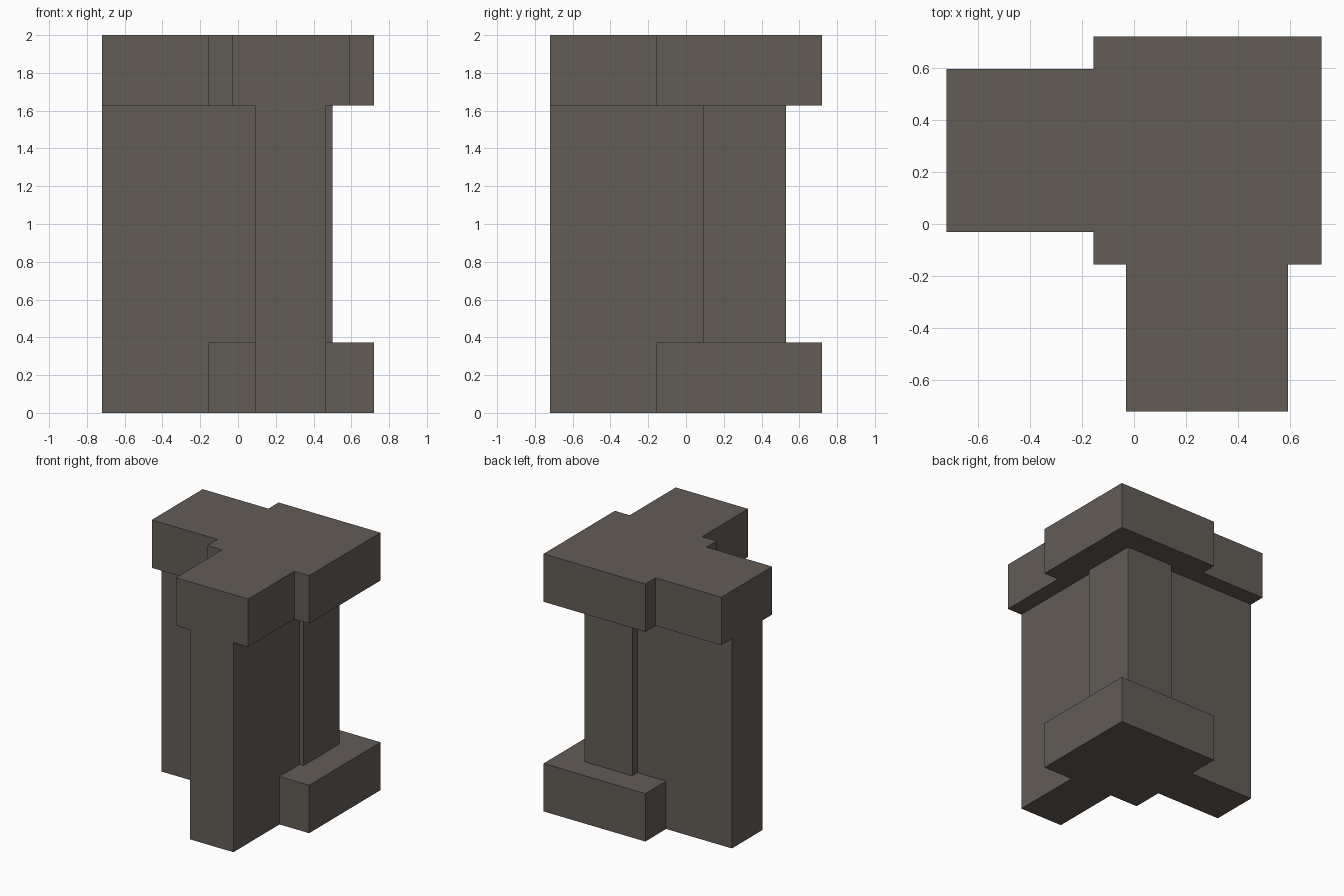
import bpy
import bmesh
import math

if "Cube" in bpy.data.objects:
    bpy.data.objects.remove(bpy.data.objects["Cube"])

stone = bpy.data.materials.new("grey_brown_stone")
stone.diffuse_color = (0.125, 0.107, 0.094, 1)
stone.use_nodes = True
stone.node_tree.nodes["Principled BSDF"].inputs["Base Color"].default_value = stone.diffuse_color


def prism(name, outline, z0, z1):
    """Extrude a counter-clockwise floor outline from z0 up to z1."""
    bm = bmesh.new()
    face = bm.faces.new([bm.verts.new((x, y, z0)) for x, y in outline])
    result = bmesh.ops.extrude_face_region(bm, geom=[face])
    for v in result["geom"]:
        if isinstance(v, bmesh.types.BMVert):
            v.co.z = z1
    bmesh.ops.recalc_face_normals(bm, faces=bm.faces)
    mesh = bpy.data.meshes.new(name)
    bm.to_mesh(mesh)
    bm.free()
    mesh.materials.append(stone)
    obj = bpy.data.objects.new(name, mesh)
    bpy.context.collection.objects.link(obj)
    return obj


E = 0.72       # outer reach
I = -0.155     # inner side of the corner block
LOW, HIGH = 0.372, 1.628

# Two wall arms meeting at a corner post
wall = prism("corner_wall", [
    (-E, 0.09), (0.09, 0.09), (0.09, -E), (0.465, -E), (0.465, 0.09),
    (0.5, 0.09), (0.5, 0.53), (0.09, 0.53), (0.09, 0.465), (-E, 0.465)], 0, 2)

# Square plinth around the post
plinth = prism("plinth", [(I, I), (E, I), (E, E), (I, E)], 0, LOW)

# Overhanging coping: square block with an arm over each wall
coping = prism("coping", [
    (-E, -0.03), (I, -0.03), (I, I), (-0.03, I), (-0.03, -E), (0.592, -E),
    (0.592, I), (E, I), (E, E), (I, E), (I, 0.595), (-E, 0.595)], HIGH, 2)

# Join everything into one clean solid
for part in (plinth, coping):
    mod = wall.modifiers.new("join_" + part.name, 'BOOLEAN')
    mod.operation = 'UNION'
    mod.solver = 'EXACT'
    mod.object = part
    part.hide_render = True

depsgraph = bpy.context.evaluated_depsgraph_get()
solid = bpy.data.meshes.new_from_object(wall.evaluated_get(depsgraph))
wall.modifiers.clear()
wall.data = solid
for part in (plinth, coping):
    bpy.data.objects.remove(part)

# Merge coplanar faces left by the join
bm = bmesh.new()
bm.from_mesh(solid)
bmesh.ops.remove_doubles(bm, verts=bm.verts, dist=0.0005)
bmesh.ops.dissolve_limit(bm, angle_limit=math.radians(1),
                         verts=bm.verts, edges=bm.edges)
bm.to_mesh(solid)
bm.free()
